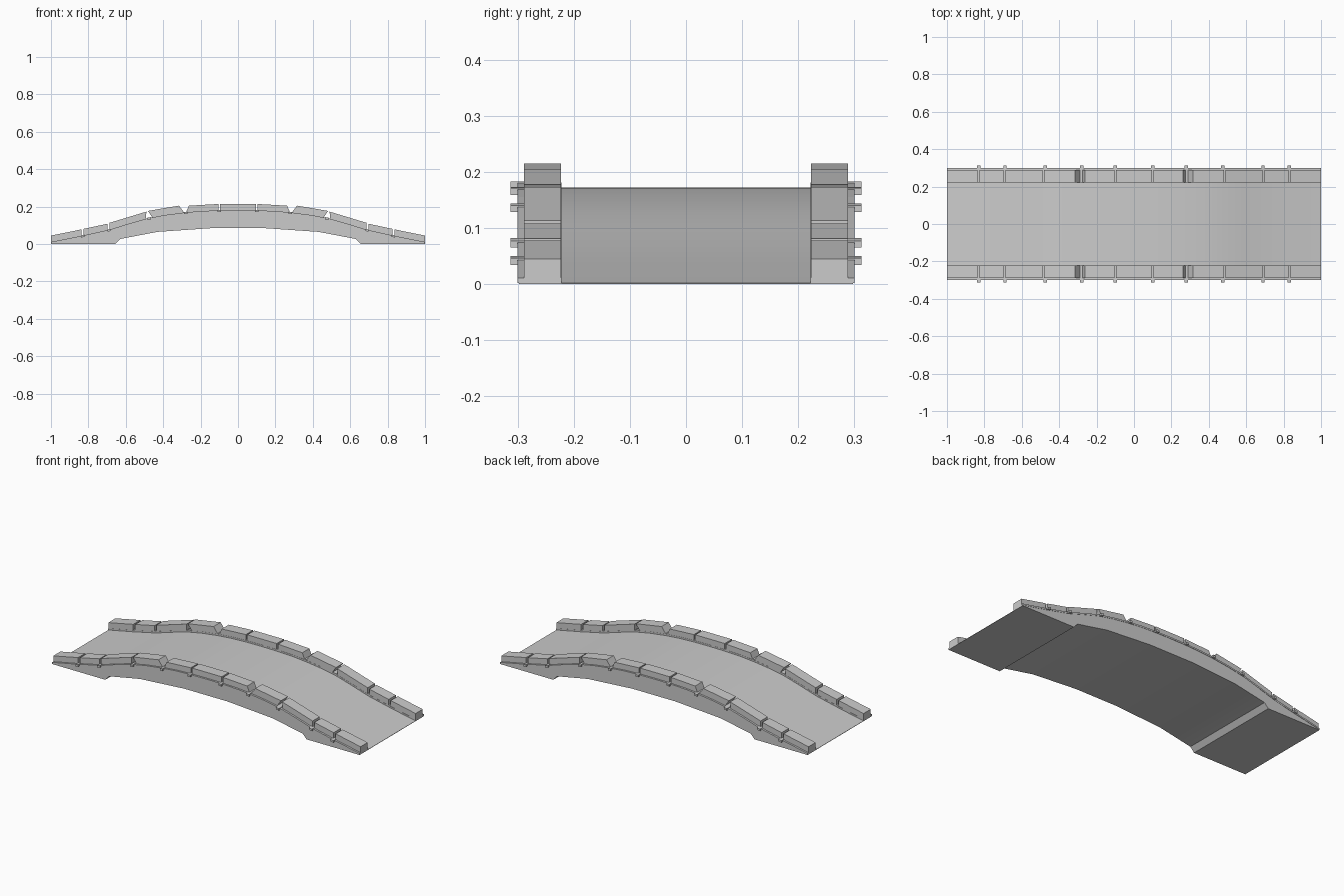
import bpy, bmesh, math

if "Cube" in bpy.data.objects:
    bpy.data.objects.remove(bpy.data.objects["Cube"])

# Half profile of the walkway surface, from the crown to the ramp foot
TOP = [(0, 0.172), (0.1, 0.171), (0.2, 0.167), (0.29, 0.159), (0.39, 0.146), (0.49, 0.127),
       (0.59, 0.098), (0.69, 0.067), (0.84, 0.034), (1, 0.002)]
BOTTOM = [(0.14, 0.085), (0.43, 0.065), (0.63, 0.027), (0.655, 0), (1, 0)]
LEDGE = 0.009


def surface(x):
    x = abs(x)
    for (x0, z0), (x1, z1) in zip(TOP, TOP[1:]):
        if x <= x1:
            return z0 + (z1 - z0) * (x - x0) / (x1 - x0)
    return TOP[-1][1]


def both(half):
    # full left-to-right profile from a half profile
    return [(-x, z) for x, z in reversed(half) if x > 0] + list(half)


def prism(name, profile, y0, y1, mirror_axes=()):
    bm = bmesh.new()
    a = [bm.verts.new((x, y0, z)) for x, z in profile]
    b = [bm.verts.new((x, y1, z)) for x, z in profile]
    bm.faces.new(a)
    bm.faces.new(b[::-1])
    n = len(profile)
    for i in range(n):
        j = (i + 1) % n
        bm.faces.new((a[i], b[i], b[j], a[j]))
    bmesh.ops.recalc_face_normals(bm, faces=bm.faces)
    mesh = bpy.data.meshes.new(name)
    bm.to_mesh(mesh)
    bm.free()
    ob = bpy.data.objects.new(name, mesh)
    bpy.context.collection.objects.link(ob)
    if mirror_axes:
        m = ob.modifiers.new("mirror", 'MIRROR')
        m.use_axis = ('X' in mirror_axes, 'Y' in mirror_axes, False)
    return ob


# Arched deck
deck = prism("bridge_deck", both(TOP) + both(BOTTOM)[::-1], -0.298, 0.298)
bpy.context.view_layer.objects.active = deck
deck.select_set(True)
bpy.ops.object.shade_smooth_by_angle(angle=math.radians(20))

# Thin ledge under each row of curb stones
edge = both(TOP)
prism("ledge", [(x, z + LEDGE) for x, z in edge] + edge[::-1], 0.222, 0.30, 'Y')

# Curb stones: inner top x, outer top x, inner bottom x, outer bottom x, top z inner, top z outer
stones = [(0.105, 0.262, 0.105, 0.278, 0.214, 0.205),
          (0.315, 0.482, 0.288, 0.458, 0.205, 0.177),
          (0.49, 0.688, 0.492, 0.688, 0.173, 0.113),
          (0.699, 0.825, 0.699, 0.825, 0.108, 0.081),
          (0.838, 1.0, 0.838, 1.0, 0.078, 0.045)]
for i, (ti, to, bi, bo, zi, zo) in enumerate(stones):
    prism(f"curb_stone_{i + 1}",
          [(ti, zi), (to, zo), (bo, surface(bo) + LEDGE), (bi, surface(bi) + LEDGE)],
          0.223, 0.289, 'XY')
prism("curb_stone_middle", [(-0.096, 0.215), (0.096, 0.215), (0.096, 0.179), (-0.096, 0.179)],
      0.223, 0.289, 'Y')

# Small straps in the joints, poking out past the sides
for i, x in enumerate((0.1, 0.28, 0.475, 0.69, 0.83)):
    w = 0.009
    zl, zr = surface(x - w) + LEDGE, surface(x + w) + LEDGE
    prism(f"joint_strap_{i + 1}",
          [(x - w, zl + 0.003), (x + w, zr + 0.003), (x + w, zr - 0.009), (x - w, zl - 0.009)],
          0.223, 0.3125, 'XY')
